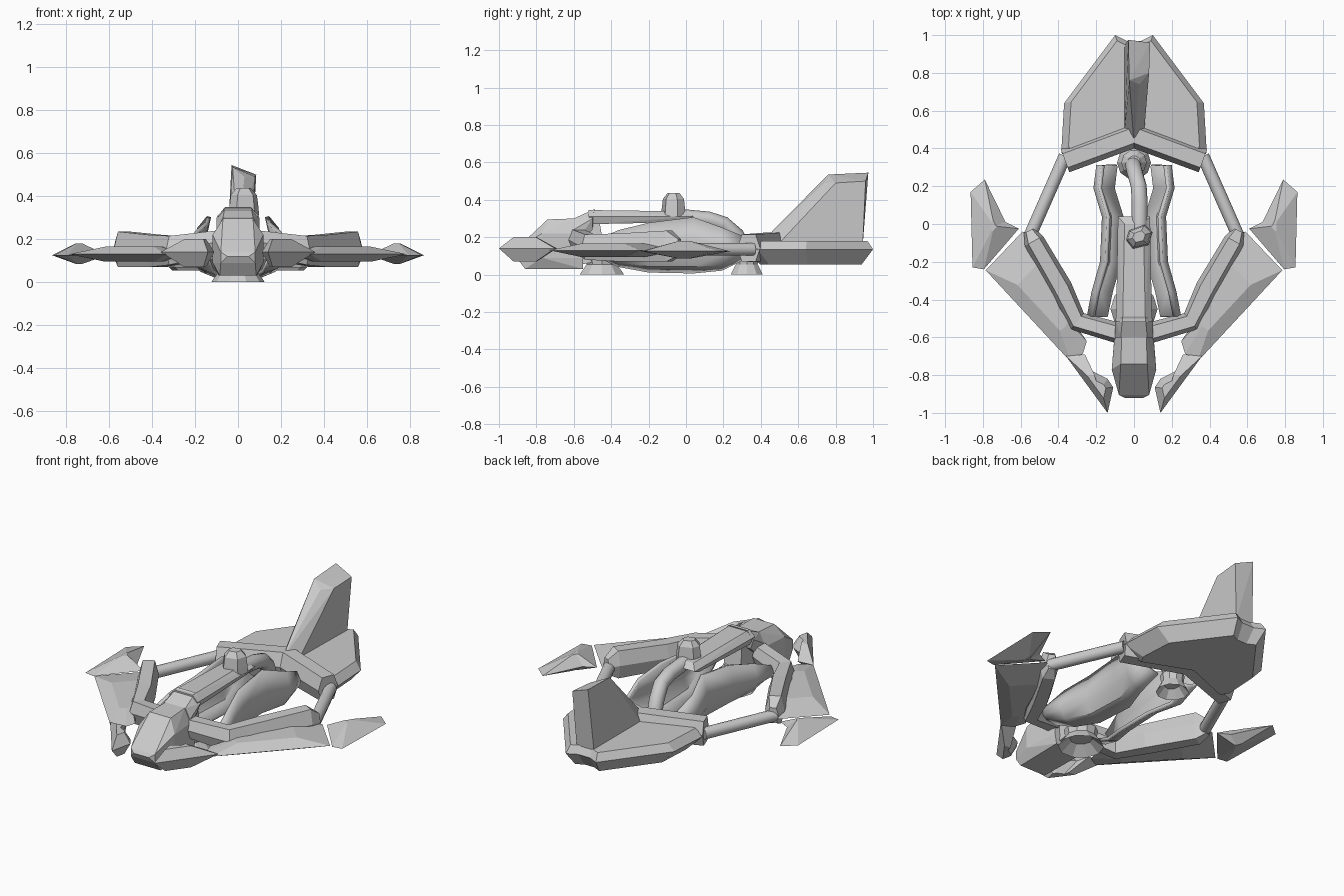
import bpy, bmesh, math
from mathutils import Vector

if "Cube" in bpy.data.objects:
    bpy.data.objects.remove(bpy.data.objects["Cube"])


def finish(name, bm):
    bmesh.ops.recalc_face_normals(bm, faces=bm.faces)
    me = bpy.data.meshes.new(name)
    bm.to_mesh(me)
    bm.free()
    ob = bpy.data.objects.new(name, me)
    bpy.context.collection.objects.link(ob)
    return ob


def sided(pts, s):
    return [(p[0] * s, *p[1:]) for p in pts]


def both(pts):
    return [(s * x, y, z) for x, y, z in pts for s in (-1, 1)]


def loft(bm, rings, caps=True, closed=True):
    vs = [[bm.verts.new(p) for p in r] for r in rings]
    n = len(vs[0])
    for a, b in zip(vs, vs[1:]):
        for i in range(n if closed else n - 1):
            j = (i + 1) % n
            bm.faces.new((a[i], a[j], b[j], b[i]))
    if caps:
        bm.faces.new(vs[0])
        bm.faces.new(vs[-1])


def hull(name, pts):
    bm = bmesh.new()
    for p in pts:
        bm.verts.new(p)
    res = bmesh.ops.convex_hull(bm, input=bm.verts)
    junk = [v for v in res["geom_interior"] if isinstance(v, bmesh.types.BMVert)]
    bmesh.ops.delete(bm, geom=junk, context='VERTS')
    bmesh.ops.dissolve_limit(bm, angle_limit=0.02, verts=bm.verts, edges=bm.edges)
    return finish(name, bm)


def facet(name, outline, centre, low, high, z):
    """Plate with a sharp rim: outline at z[1], shrunken caps at z[0] and z[2]."""
    def ring(k, h):
        return [(centre[0] + (x - centre[0]) * k, centre[1] + (y - centre[1]) * k, h)
                for x, y in outline]
    bm = bmesh.new()
    loft(bm, [ring(low, z[0]), ring(1, z[1]), ring(high, z[2])])
    return finish(name, bm)


def beam(name, path):
    """Hexagonal beam along (x, y, half width, z low, z high) stations."""
    rings = []
    for i, (x, y, w, lo, hi) in enumerate(path):
        a, b = path[max(i - 1, 0)], path[min(i + 1, len(path) - 1)]
        t = Vector((b[0] - a[0], b[1] - a[1])).normalized()
        mid = (lo + hi) / 2
        sec = [(-1, mid), (-.6, hi), (.6, hi), (1, mid), (.6, lo), (-.6, lo)]
        rings.append([(x - t.y * w * k, y + t.x * w * k, z) for k, z in sec])
    bm = bmesh.new()
    loft(bm, rings)
    return finish(name, bm)


def smooth(ob):
    bpy.ops.object.select_all(action='DESELECT')
    ob.select_set(True)
    bpy.context.view_layer.objects.active = ob
    bpy.ops.object.shade_smooth_by_angle(angle=math.radians(35))


def tube(name, pts, r, sides=12):
    rings = []
    pts = [Vector(p) for p in pts]
    for i, p in enumerate(pts):
        t = (pts[min(i + 1, len(pts) - 1)] - pts[max(i - 1, 0)]).normalized()
        u = t.cross(Vector((1, 0, 0) if abs(t.x) < .7 else (0, 0, 1))).normalized()
        v = t.cross(u)
        rings.append([p + r * (u * math.cos(a) + v * math.sin(a))
                      for a in [math.tau * k / sides for k in range(sides)]])
    bm = bmesh.new()
    loft(bm, rings)
    smooth(finish(name, bm))


# Nose block, neck and spine
hull("nose", both([(.05, -.92, .12), (.08, -.905, .09), (.08, -.905, .14), (.085, -.86, .03),
                   (.118, -.77, .22), (.118, -.77, .09), (.07, -.74, .295), (.065, -.60, .30),
                   (.10, -.56, .22), (.10, -.55, .09), (.09, -.55, .03)]))
hull("neck", both([(.07, -.60, .30), (.10, -.60, .24), (.06, -.49, .35), (.10, -.50, .30),
                   (.08, -.50, .24), (.09, -.60, .15)]))
hull("spine", both([(.06, -.52, .345), (.095, -.52, .31), (.08, -.50, .27), (.05, 0, .338),
                    (.085, .04, .31), (.07, -.02, .28)]))

# Small turret on the spine
hull("turret", [(.025 + dx * k, -.065 + dy * k, z)
                for z, k in ((.31, 1.05), (.35, 1), (.405, .9), (.437, .5))
                for dx, dy in ((-.065, -.02), (-.03, -.065), (.05, -.045), (.07, .02), (.03, .06), (-.05, .03))])

# Rear pipe running from the spine down to the back foot
tube("rear_pipe", [(.03, -.04, .31), (.03, .12, .295), (.025, .20, .27), (.005, .27, .21),
                   (-.005, .31, .13), (-.005, .32, .05)], .042)

# Flared landing feet
for name, y, r in (("front_foot", -.45, .125), ("rear_foot", .325, .09)):
    bm = bmesh.new()
    loft(bm, [[(rr * math.cos(a), y + rr * math.sin(a), z)
               for a in [math.tau * k / 10 for k in range(10)]]
              for rr, z in ((r * .5, .05), (r, 0), (r * .68, .055), (r * .75, .1), (r * .4, .14))])
    finish(name, bm)
hull("front_post", both([(.07, -.58, .05), (.06, -.43, .08), (.06, -.56, .27), (.05, -.46, .27)]))

# Rear collar, tail plate and fin
half = [(.04, .97), (.10, 1.0), (.37, .64), (.385, .38), (.35, .32)]
outline = half + [(0, .46)] + sided(half, -1)[::-1]
facet("tail_plate", outline, (0, .70), .8, .9, (.055, .135, .18))
beam("rear_collar", [(-.365, .335, .065, .07, .215), (0, .47, .07, .065, .225),
                     (.365, .335, .065, .07, .215)])
hull("tail_fin", [(0, .42, .19), (.055, .50, .17), (-.05, .50, .17), (.065, .945, .16), (-.05, .945, .16),
                  (-.025, .76, .535), (.03, .74, .49), (.08, .80, .49), (.085, .96, .50), (-.03, .975, .545)])

for s, side in ((1, "right"), (-1, "left")):
    # Bent arm from the nose to the wing root
    beam(side + "_arm", sided([(.09, -.575, .055, .13, .24), (.30, -.515, .055, .08, .215),
                               (.385, -.34, .06, .07, .22), (.53, -.09, .055, .07, .235),
                               (.555, -.035, .03, .10, .19)], s))
    # Wing, front blade and wing tip plates
    facet(side + "_wing", sided([(.54, -.06), (.59, -.04), (.785, -.245), (.335, -.73), (.27, -.685),
                                 (.25, -.62), (.34, -.49), (.42, -.30)], s),
          (s * .45, -.40), .5, .5, (.095, .13, .165))
    facet(side + "_front_blade", sided([(.36, -.70), (.26, -.69), (.24, -.77),
                                        (.14, -.82), (.11, -.865), (.14, -1.0)], s),
          (s * .175, -.87), .4, .4, (.07, .14, .2))
    facet(side + "_wing_tip", sided([(.61, -.025), (.68, .01), (.79, .235), (.865, .17),
                                     (.855, -.23), (.795, -.24)], s),
          (s * .74, -.01), .12, .12, (.085, .125, .18))
    # Rod joining the arm to the tail
    tube(side + "_rod", sided([(.55, -.06, .135), (.365, .36, .135)], s), .034)

    # Bowed shell beside the spine
    rings = []
    for y, x, lo, hi in ((-.49, .215, .11, .18), (-.36, .19, .05, .235), (-.2, .145, .02, .275),
                         (.04, .135, .015, .305), (.19, .18, .03, .25), (.31, .165, .09, .20)):
        rings.append([(s * (x + dx), y, lo + (hi - lo) * t)
                      for dx, t in ((-.075, 0), (-.01, .12), (.02, .35), (.025, .6), (0, 1))])
    bm = bmesh.new()
    loft(bm, rings, caps=False, closed=False)
    shell = finish(side + "_shell", bm)
    mod = shell.modifiers.new("thickness", 'SOLIDIFY')
    mod.thickness = .02
    mod.offset = 0
    smooth(shell)
